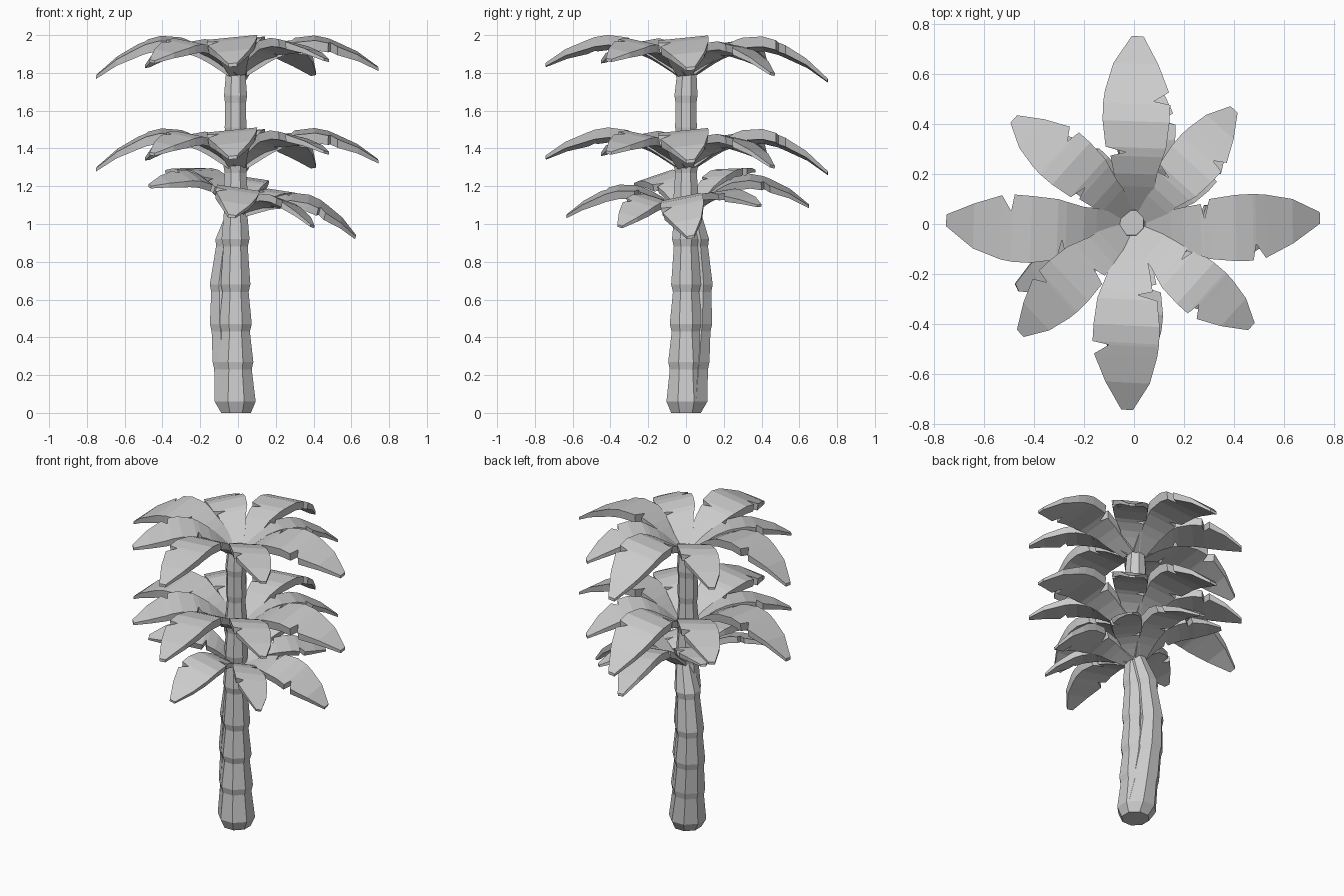
import bpy, bmesh
from math import sin, cos, radians, pi
from mathutils import Vector, Matrix

cube = bpy.data.objects.get("Cube")
if cube:
    bpy.data.objects.remove(cube, do_unlink=True)

grey = bpy.data.materials.new("pale_grey")
grey.use_nodes = True
colour = (0.6, 0.6, 0.6, 1)
grey.diffuse_color = colour
grey.node_tree.nodes["Principled BSDF"].inputs["Base Color"].default_value = colour


def finish(name, bm):
    bmesh.ops.recalc_face_normals(bm, faces=bm.faces)
    mesh = bpy.data.meshes.new(name)
    bm.to_mesh(mesh)
    bm.free()
    mesh.materials.append(grey)
    obj = bpy.data.objects.new(name, mesh)
    bpy.context.collection.objects.link(obj)
    return obj


def loft(bm, loops):
    """Skin closed loops of points and cap both ends."""
    rings = [[bm.verts.new(p) for p in loop] for loop in loops]
    for a, b in zip(rings, rings[1:]):
        n = len(a)
        for i in range(n):
            j = (i + 1) % n
            bm.faces.new((a[i], a[j], b[j], b[i]))
    bm.faces.new(rings[0][::-1])
    bm.faces.new(rings[-1])


# Trunks: stacked tapering segments, each flaring out above the last
def trunk(name, rings, sides=8):
    bm = bmesh.new()
    loops = []
    for x, y, z, r in rings:
        angles = [2 * pi * (i + 0.5) / sides for i in range(sides)]
        loops.append([(x + r * cos(a), y + r * sin(a), z) for a in angles])
    loft(bm, loops)
    return finish(name, bm)


tall = [(-0.01, 0, 0, 0.085), (-0.01, 0, 0.06, 0.112)]
for z, narrow, wide in [(0.23, .093, .102), (0.43, .082, .093), (0.64, .075, .085),
                        (0.88, .07, .08), (1.08, .065, .073), (1.27, .062, .07),
                        (1.47, .056, .062), (1.64, .06, .066)]:
    tall += [(-0.013, 0, z, narrow), (-0.013, 0, z + 0.04, wide)]
tall.append((-0.012, 0.005, 1.82, 0.054))
trunk("tall_trunk", tall)

trunk("short_bowed_trunk", [
    (-.01, 0, 0, .085), (-.02, .01, .06, .112),
    (-.04, .03, .23, .093), (-.042, .032, .27, .1),
    (-.058, .048, .43, .088), (-.06, .05, .47, .096),
    (-.068, .06, .64, .08), (-.068, .06, .68, .088),
    (-.05, .05, .88, .072), (-.045, .048, .92, .08), (-.005, .025, 1.08, .052)])

# Leaf stations: distance out, height, left half width, right half width
LEAF = [(.045, 0, .045, .045), (.15, .085, .06, .09), (.2, .12, .072, .1),
        (.27, .155, .085, .125), (.285, .16, .025, .13), (.305, .167, .105, .137),
        (.41, .178, .12, .147), (.48, .164, .122, .147), (.492, .16, .121, .08),
        (.53, .144, .118, .138), (.64, .095, .095, .085), (.75, .02, .035, .012)]


def leaf(name, angle, size, droop, bow, roll, place):
    loops = []
    for s, h, left, right in LEAF:
        t = s / 0.75
        h += droop * t ** 3
        shift = bow * 4 * t * (1 - t)
        thick = 0.018 + 0.036 * sin(pi * t)
        outline = [(left, 0), (-right, 0), (-right * 0.95, -thick), (left * 0.95, -thick)]
        loops.append([Vector((s, y + shift, h + roll * y + dz)) for y, dz in outline])
    bm = bmesh.new()
    loft(bm, loops)
    turn = Matrix.Rotation(radians(angle), 4, "Z") @ Matrix.Scale(size, 4)
    bm.transform(place @ turn)
    finish(name, bm)


# Crown: name, angle, size, droop, sideways bow, roll of each leaf
CROWN = [("left", 1, .99, 0, -.01, .1), ("back_left", 48, .81, -.03, 0, -.14),
         ("back", 88, 1, -.06, .02, -.1), ("back_right", 138, .85, .02, 0, -.12),
         ("right", 178, 1, -.04, .05, -.1), ("front_right", 223, .84, .05, 0, -.14),
         ("front", 267, .99, .02, .005, .1), ("front_left", 318, .83, .06, 0, -.16)]


def crown(level, leaves, place):
    for name, *shape in leaves:
        leaf(f"{level}_{name}_leaf", *shape, place)


crown("top", CROWN, Matrix.Translation((0, 0, 1.81)))
crown("middle", CROWN, Matrix.Translation((0, 0, 1.32)))

# Lowest crown is smaller, leans forward and to the left, and has one leaf fewer
changed = [("back_left", 48, .81, .09, 0, -.14), ("back_right", 138, .85, .09, 0, -.12),
           ("front_right", 207, .85, .04, 0, -.1)]
replaced = {l[0] for l in changed} | {"right"}
low = changed + [l for l in CROWN if l[0] not in replaced]
lean = (Matrix.Translation((0, 0.005, 1.073)) @ Matrix.Rotation(radians(14), 4, "Y")
        @ Matrix.Rotation(radians(6), 4, "X"))
crown("low", low, lean @ Matrix.Scale(0.86, 4))
